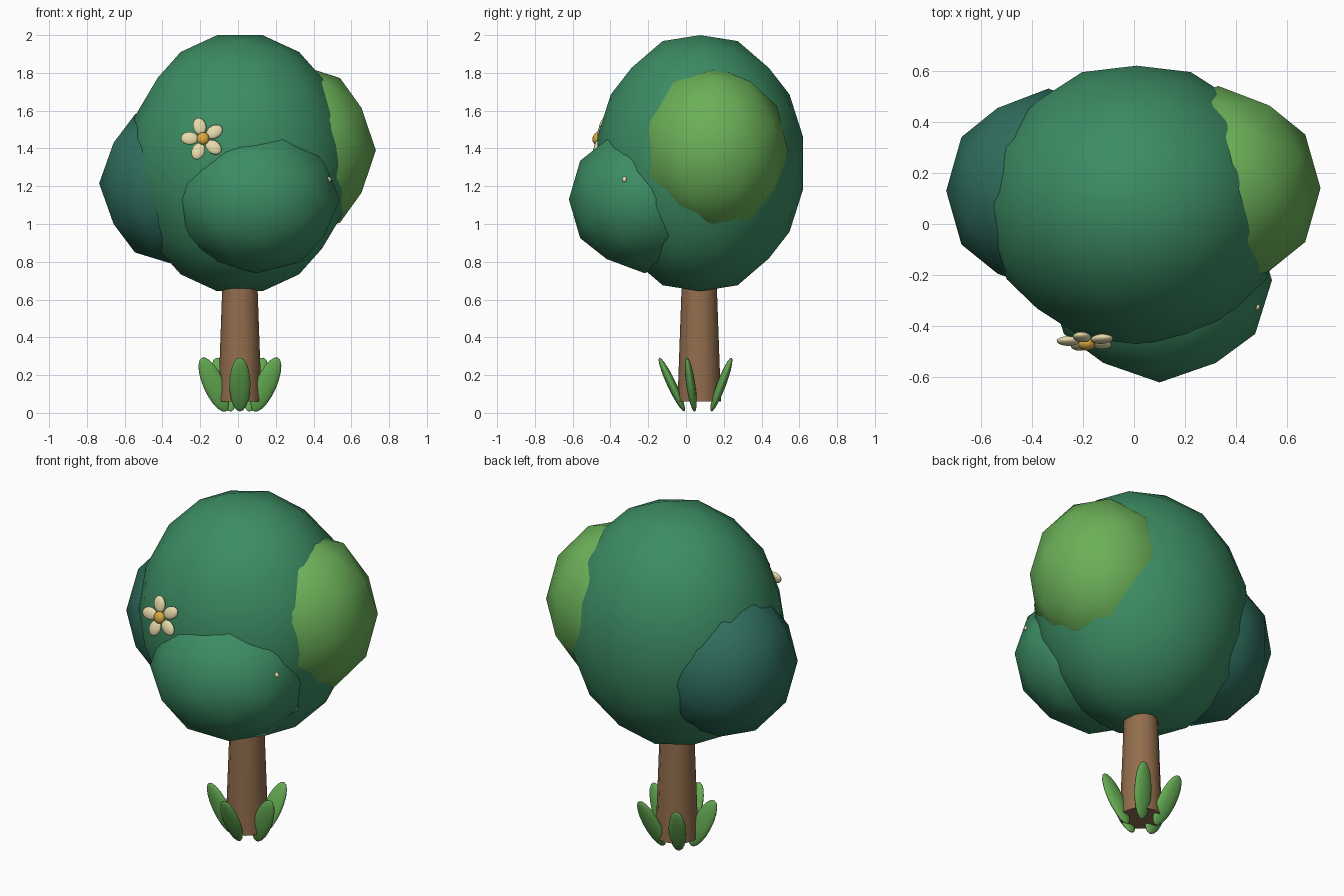
import bpy, bmesh, math
from itertools import combinations
from mathutils import Vector, Matrix

if "Cube" in bpy.data.objects:
    bpy.data.objects.remove(bpy.data.objects["Cube"])


def material(name, rgb):
    m = bpy.data.materials.new(name)
    lin = [(c / 255 / 12.92) if c < 10 else ((c / 255 + 0.055) / 1.055) ** 2.4 for c in rgb]
    m.diffuse_color = (*lin, 1)
    m.use_nodes = True
    m.node_tree.nodes["Principled BSDF"].inputs["Base Color"].default_value = m.diffuse_color
    return m


GREEN = material("crown green", (60, 140, 99))
LIME = material("light green", (107, 176, 88))
TEAL = material("dark teal", (47, 110, 94))
LEAF = material("leaf green", (100, 170, 82))
BARK = material("bark brown", (146, 109, 77))
CREAM = material("petal cream", (232, 219, 172))
GOLD = material("flower gold", (218, 168, 62))


def finish(name, bm, mat, matrix):
    bmesh.ops.recalc_face_normals(bm, faces=bm.faces)
    for f in bm.faces:
        f.smooth = True
    me = bpy.data.meshes.new(name)
    bm.to_mesh(me)
    bm.free()
    me.materials.append(mat)
    ob = bpy.data.objects.new(name, me)
    bpy.context.collection.objects.link(ob)
    ob.matrix_world = matrix
    return ob


def geodesic(name, centre, radii, splits, mat):
    """Icosahedron with each edge split evenly and pushed out to a sphere."""
    t = (1 + 5 ** 0.5) / 2
    base = []
    for a in (-1, 1):
        for b in (-t, t):
            base += [Vector((a, 0, b)), Vector((0, b, a)), Vector((b, a, 0))]
    pts = {}
    for p, q, r in combinations(base, 3):
        if max((p - q).length, (q - r).length, (p - r).length) > 2.1:
            continue
        for i in range(splits + 1):
            for j in range(splits + 1 - i):
                v = (p * i + q * j + r * (splits - i - j)).normalized()
                pts[tuple(round(c, 4) + 0.0 for c in v)] = v
    bm = bmesh.new()
    for v in pts.values():
        # the edge at +x runs along y
        bm.verts.new(v if AXIS_OK else Vector((v.x, v.z, v.y)))
    bmesh.ops.convex_hull(bm, input=bm.verts)
    return finish(name, bm, mat, Matrix.LocRotScale(Vector(centre), None, Vector(radii)))


AXIS_OK = True  # top edge along x, front edge along z, side edge along y


def ellipsoid(name, mat, matrix, seg=16, rings=10):
    bm = bmesh.new()
    bmesh.ops.create_uvsphere(bm, u_segments=seg, v_segments=rings, radius=1)
    return finish(name, bm, mat, matrix)


# Crown: large ball with three smaller clumps
geodesic("crown_main", (0.01, 0.075, 1.322), (0.596, 0.556, 0.692), 3, GREEN)
geodesic("crown_front_clump", (0.10, -0.22, 1.13), (0.44, 0.40, 0.39), 2, GREEN)
geodesic("crown_right_clump", (0.33, 0.14, 1.39), (0.40, 0.40, 0.45), 2, LIME)
geodesic("crown_left_clump", (-0.335, 0.13, 1.215), (0.40, 0.40, 0.43), 2, TEAL)

# Trunk: tapered cylinder
bm = bmesh.new()
bmesh.ops.create_cone(bm, cap_ends=True, segments=12, radius1=0.115, radius2=0.085, depth=0.84)
trunk = finish("trunk", bm, BARK, Matrix.Translation((0.01, 0.07, 0.48)))
for f in trunk.data.polygons:
    f.use_smooth = len(f.vertices) == 4

# Leaves around the foot, leaning outward, all broad along x
for i in range(5):
    a = math.radians(-90 + 72 * i)
    out = Vector((math.cos(a), math.sin(a), 0))
    lean = Vector((0, 0, 1)) * math.cos(0.44) + out * math.sin(0.44)
    rot = Vector((0, 0, 1)).rotation_difference(lean)
    ellipsoid(f"foot_leaf_{i + 1}", LEAF, Matrix.LocRotScale(
        Vector((0.01, 0.07, 0.15)) + out * 0.145, rot, Vector((0.056, 0.024, 0.157))))

# Flower on the front, tipped slightly upward
face = Matrix.Translation((-0.185, -0.459, 1.45)) @ Matrix.Rotation(math.radians(-14), 4, 'X')
for i in range(5):
    turn = Matrix.Rotation(math.radians(-(105 + 72 * i)), 4, 'Y')
    ellipsoid(f"flower_petal_{i + 1}", CREAM,
              face @ turn @ Matrix.LocRotScale(Vector((0.071, 0, 0)), None, Vector((0.047, 0.018, 0.035))))
ellipsoid("flower_centre", GOLD,
          face @ Matrix.LocRotScale(Vector((0, -0.012, 0)), None, Vector((0.033, 0.024, 0.033))))

# Petal tip peeping out of the front clump
ellipsoid("petal_tip", CREAM, Matrix.LocRotScale(
    Vector((0.478, -0.325, 1.235)), None, Vector((0.016, 0.013, 0.016))))
